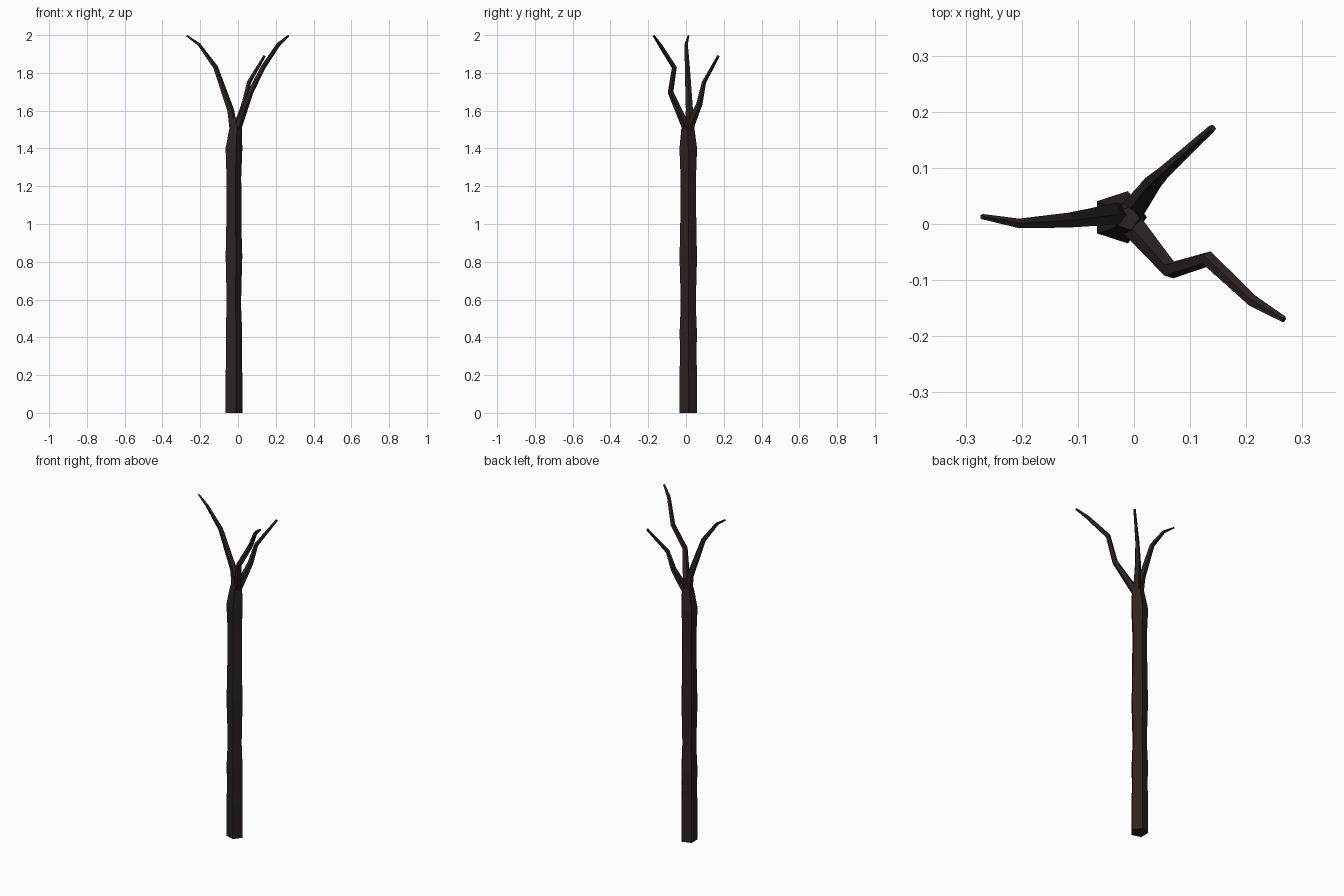
import bpy, bmesh, math
from mathutils import Vector

if "Cube" in bpy.data.objects:
    bpy.data.objects.remove(bpy.data.objects["Cube"])

SIDES = 5

bark = bpy.data.materials.new("dark_bark")
bark.diffuse_color = (0.024, 0.017, 0.016, 1)
bark.use_nodes = True
bark.node_tree.nodes["Principled BSDF"].inputs["Base Color"].default_value = bark.diffuse_color


def limb(name, path, upright=False):
    """Flat-faced five-sided tube through (x, y, z, radius) points."""
    pts = [Vector(p[:3]) for p in path]
    bm = bmesh.new()
    rings = []
    for i, p in enumerate(pts):
        # ring plane: horizontal on the trunk, square to the path on branches
        d = pts[min(i + 1, len(pts) - 1)] - pts[max(i - 1, 0)]
        if upright:
            d = Vector((0, 0, 1))
        turn = Vector((0, 0, 1)).rotation_difference(d.normalized())
        ring = []
        for k in range(SIDES):
            a = math.tau * k / SIDES
            offset = Vector((math.cos(a), math.sin(a), 0)) * path[i][3]
            ring.append(bm.verts.new(p + turn @ offset))
        rings.append(ring)
    for lo, hi in zip(rings, rings[1:]):
        for k in range(SIDES):
            n = (k + 1) % SIDES
            bm.faces.new((lo[k], lo[n], hi[n], hi[k]))
    bm.faces.new(rings[0][::-1])
    bm.faces.new(rings[-1])
    bmesh.ops.recalc_face_normals(bm, faces=bm.faces)
    mesh = bpy.data.meshes.new(name)
    bm.to_mesh(mesh)
    bm.free()
    mesh.materials.append(bark)
    obj = bpy.data.objects.new(name, mesh)
    bpy.context.collection.objects.link(obj)


# Trunk: slightly wavy thickness, narrowing into the fork
profile = [(0, .049), (.2, .049), (.29, .046), (.43, .048), (.57, .042),
           (.7, .045), (.83, .049), (.95, .045), (1.25, .043), (1.4, .049)]
trunk = [(-0.026, 0.012, z, r) for z, r in profile]
trunk += [(-0.016, 0.010, 1.51, .036), (-0.012, 0.010, 1.565, .022)]
limb("trunk", trunk, upright=True)

# Three crooked branches
limb("left_branch", [
    (-0.022, 0.014, 1.47, .024), (-0.040, 0.018, 1.60, .020),
    (-0.120, 0.007, 1.83, .014), (-0.207, 0.001, 1.95, .009),
    (-0.271, 0.013, 1.996, .005)])
limb("front_right_branch", [
    (-0.008, 0.006, 1.50, .024), (0.066, -0.082, 1.70, .016),
    (0.132, -0.062, 1.83, .014), (0.213, -0.138, 1.95, .011),
    (0.267, -0.170, 1.996, .006)])
limb("back_right_branch", [
    (-0.008, 0.014, 1.50, .024), (0.034, 0.072, 1.64, .017),
    (0.057, 0.095, 1.75, .012), (0.140, 0.171, 1.89, .007)])
